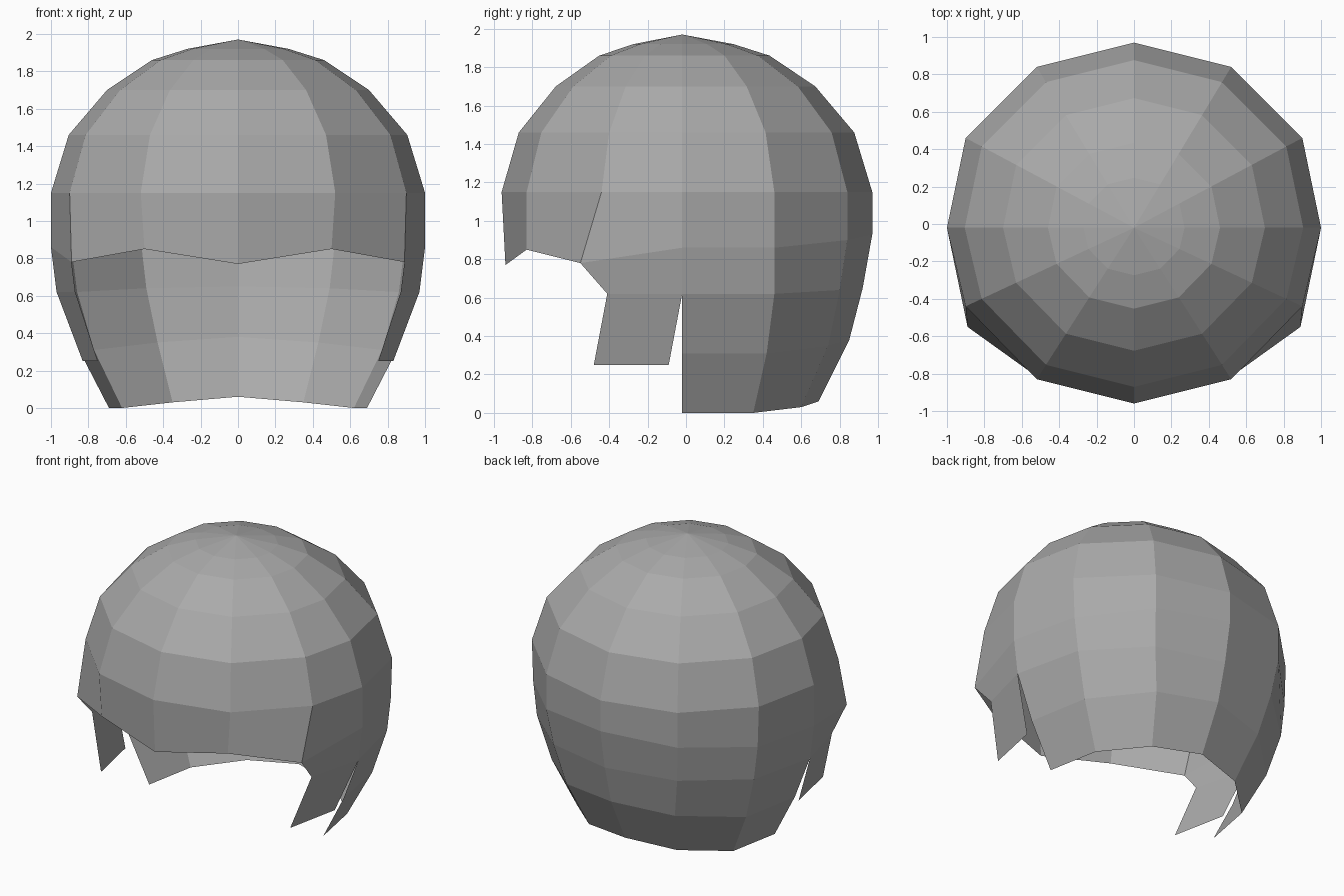
import bpy
import bmesh

cube = bpy.data.objects.get("Cube")
if cube:
    bpy.data.objects.remove(cube)

grey = bpy.data.materials.new("hair_grey")
grey.use_nodes = True
colour = (0.4, 0.4, 0.4, 1)
grey.diffuse_color = colour
grey.node_tree.nodes["Principled BSDF"].inputs["Base Color"].default_value = colour

CENTRE_Y = -0.02
# Half outline of the widest ring, from the back round the side to the front
OUTLINE = [(0, 0.97), (0.52, 0.84), (0.9, 0.46), (1, -0.02),
           (0.9, -0.44), (0.52, -0.83), (0, -0.96)]
# Crown rings: height and scale of the outline
CROWN = [(1.92, 0.27), (1.86, 0.46), (1.7, 0.7), (1.46, 0.905), (1.15, 1)]
# Brow row with the pointed fringe, then the rows hanging at the back
BROW = [(0, 0.97, 0.93), (0.52, 0.84, 0.9), (0.89, 0.46, 0.86), (1, -0.02, 0.86),
        (0.89, -0.55, 0.78), (0.5, -0.83, 0.85), (0, -0.94, 0.77)]
EAR = [(0, 0.92, 0.65), (0.49, 0.8, 0.64), (0.86, 0.46, 0.62),
       (0.97, -0.02, 0.62), (0.87, -0.41, 0.62)]
NAPE = [(0, 0.85, 0.38), (0.43, 0.74, 0.35), (0.77, 0.42, 0.31), (0.85, -0.02, 0.31)]
HEM = [(0, 0.69, 0.06), (0.35, 0.6, 0.03), (0.62, 0.35, 0), (0.69, -0.02, 0)]
SIDEBURN_TIP = [(0.83, -0.09, 0.25), (0.75, -0.48, 0.25)]

bm = bmesh.new()


def add_row(points):
    return [bm.verts.new(p) for p in points]


def bridge(upper, lower):
    """Fill quads between two rows, as far as the shorter one reaches."""
    for i in range(min(len(upper), len(lower)) - 1):
        bm.faces.new((upper[i], lower[i], lower[i + 1], upper[i + 1]))


# Crown cap
apex = bm.verts.new((0, CENTRE_Y, 1.97))
rows = [add_row([(x * s, CENTRE_Y + (y - CENTRE_Y) * s, z) for x, y in OUTLINE])
        for z, s in CROWN]
for a, b in zip(rows[0], rows[0][1:]):
    bm.faces.new((apex, a, b))

# Fringe, sides and long back
rows += [add_row(r) for r in (BROW, EAR, NAPE, HEM)]
for upper, lower in zip(rows, rows[1:]):
    bridge(upper, lower)

# Sideburn in front of the ear
bridge(rows[6][3:], add_row(SIDEBURN_TIP))

bmesh.ops.recalc_face_normals(bm, faces=bm.faces)
if sum(f.normal.dot(f.calc_center_median()) for f in bm.faces) < 0:
    bmesh.ops.reverse_faces(bm, faces=bm.faces)
mesh = bpy.data.meshes.new("hair")
bm.to_mesh(mesh)
bm.free()
mesh.materials.append(grey)
hair = bpy.data.objects.new("hair", mesh)
bpy.context.collection.objects.link(hair)

# Other half
mirror = hair.modifiers.new("mirror", 'MIRROR')
mirror.use_axis[0] = True
mirror.use_clip = True
